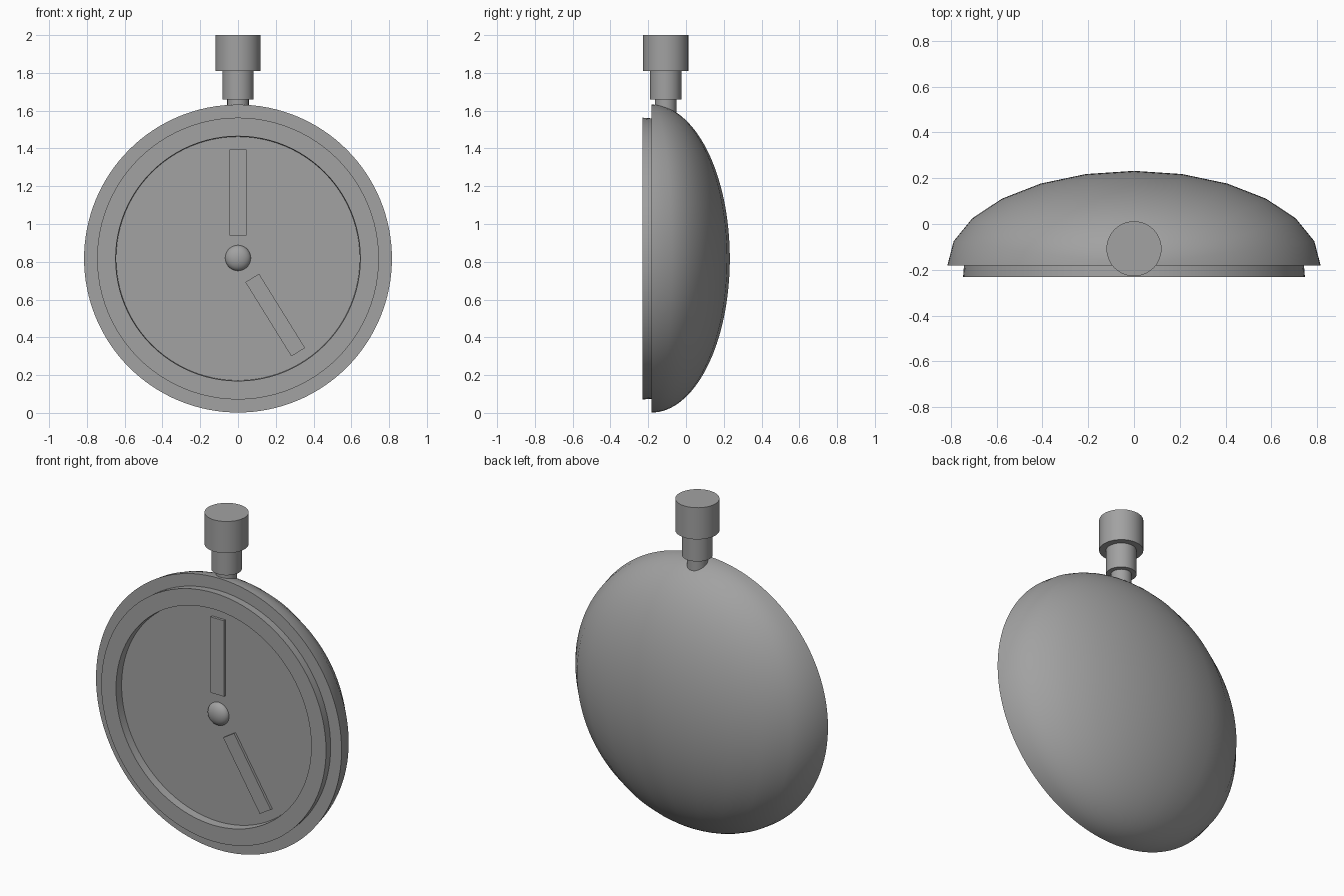
import bpy, bmesh, math
from mathutils import Matrix, Vector

cube = bpy.data.objects.get("Cube")
if cube:
    bpy.data.objects.remove(cube, do_unlink=True)

grey = bpy.data.materials.new("plain grey")
grey.use_nodes = True
GREY = (0.36, 0.36, 0.36, 1)
grey.diffuse_color = GREY
grey.node_tree.nodes["Principled BSDF"].inputs["Base Color"].default_value = GREY

CENTRE_Z = 0.817
RADIUS = 0.815
FACE_Y = -0.182
CROWN_Y = -0.108


def finish(name, bm, smooth=True):
    bmesh.ops.recalc_face_normals(bm, faces=bm.faces[:])
    mesh = bpy.data.meshes.new(name)
    bm.to_mesh(mesh)
    bm.free()
    mesh.materials.append(grey)
    obj = bpy.data.objects.new(name, mesh)
    bpy.context.collection.objects.link(obj)
    if smooth:
        bpy.ops.object.select_all(action="DESELECT")
        obj.select_set(True)
        bpy.context.view_layer.objects.active = obj
        bpy.ops.object.shade_smooth_by_angle(angle=math.radians(35))
    return obj


def cylinder(name, radius, bottom, top):
    bm = bmesh.new()
    place = Matrix.Translation((0, CROWN_Y, (bottom + top) / 2))
    bmesh.ops.create_cone(bm, cap_ends=True, segments=48, radius1=radius,
                          radius2=radius, depth=top - bottom, matrix=place)
    finish(name, bm)


def hand(name, centre, length, width, angle):
    bm = bmesh.new()
    place = (Matrix.Translation((centre[0], FACE_Y - 0.006, centre[1]))
             @ Matrix.Rotation(angle, 4, "Y")
             @ Matrix.Diagonal((width, 0.018, length, 1)))
    bmesh.ops.create_cube(bm, size=1, matrix=place)
    finish(name, bm, smooth=False)


# Domed case: half of a flattened sphere, closed by a flat dial
bm = bmesh.new()
bmesh.ops.create_uvsphere(bm, u_segments=24, v_segments=64, radius=1)
bmesh.ops.bisect_plane(bm, geom=bm.verts[:] + bm.edges[:] + bm.faces[:], dist=1e-4,
                       plane_co=(0, 0, 0), plane_no=(0, 1, 0), clear_inner=True)
bmesh.ops.holes_fill(bm, edges=[e for e in bm.edges if e.is_boundary], sides=0)
bm.transform(Matrix.Translation((0, FACE_Y, CENTRE_Z))
             @ Matrix.Diagonal((RADIUS, 0.414, RADIUS, 1)))
finish("case", bm)

# Raised bezel: a rectangular section turned around the dial axis
bm = bmesh.new()
section = [(0.645, FACE_Y + 0.004), (0.742, FACE_Y + 0.004), (0.746, -0.231), (0.648, -0.231)]
verts = [bm.verts.new((r, y, 0)) for r, y in section]
edges = [bm.edges.new((verts[i], verts[(i + 1) % 4])) for i in range(4)]
bmesh.ops.spin(bm, geom=verts + edges, cent=(0, 0, 0), axis=(0, 1, 0),
               angle=math.tau, steps=96, use_merge=True)
bmesh.ops.remove_doubles(bm, verts=bm.verts[:], dist=1e-4)
bm.transform(Matrix.Translation((0, 0, CENTRE_Z)))
finish("bezel", bm)

# Hands and centre hub
hand("minute_hand", (0, 1.167), 0.455, 0.09, 0)
hand("hour_hand", (0.197, 0.518), 0.462, 0.085, math.atan2(-0.242, 0.39))
bm = bmesh.new()
bmesh.ops.create_uvsphere(bm, u_segments=32, v_segments=16, radius=0.068)
bm.transform(Matrix.Translation((0, FACE_Y, CENTRE_Z + 0.003)) @ Matrix.Diagonal((1, 0.6, 1, 1)))
finish("hub", bm)

# Stepped winding crown
cylinder("stem", 0.057, 1.5, 1.67)
cylinder("collar", 0.083, 1.66, 1.82)
cylinder("crown", 0.12, 1.81, 2.0)
